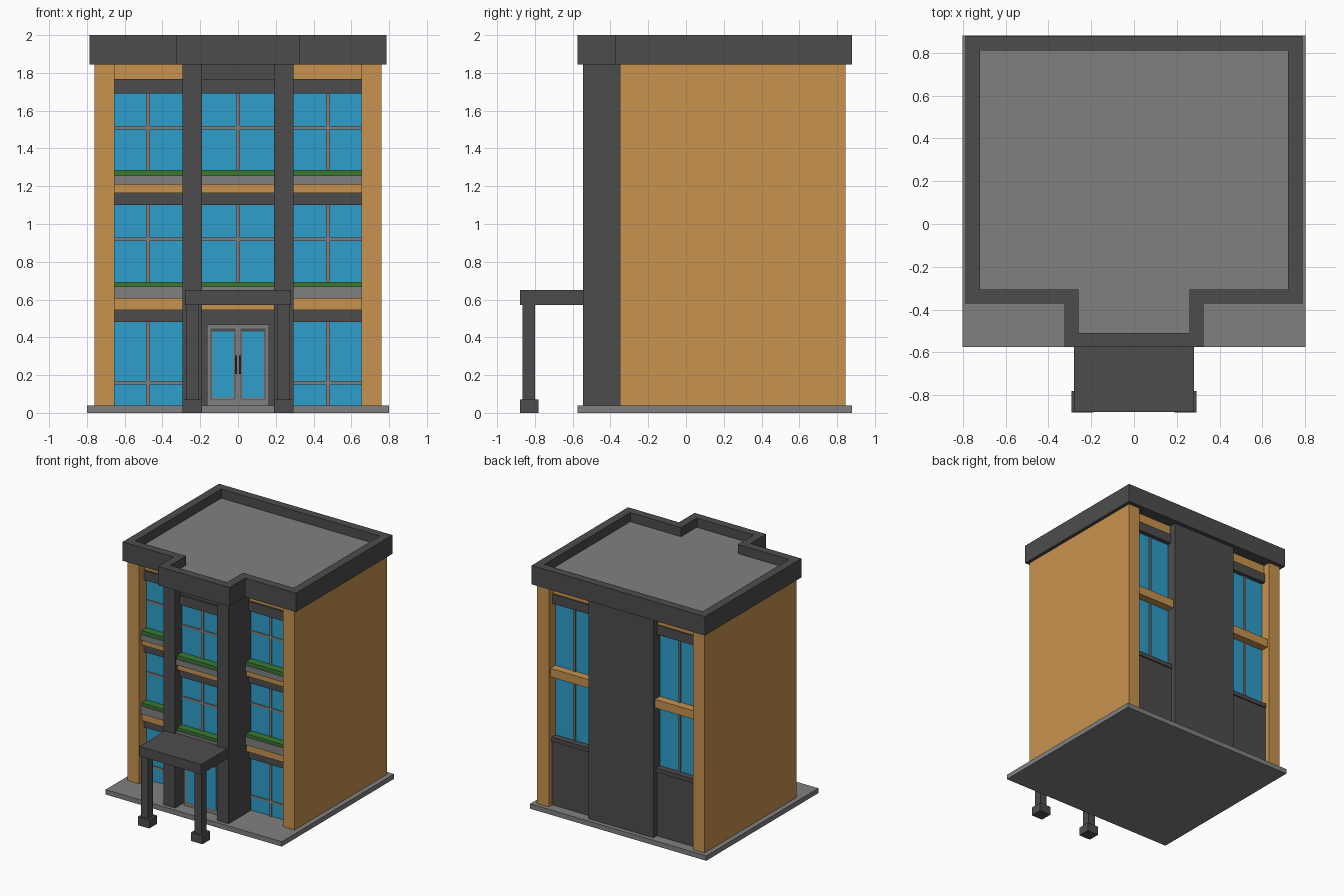
import bpy, bmesh

if "Cube" in bpy.data.objects:
    bpy.data.objects.remove(bpy.data.objects["Cube"])


def material(name, rgb):
    m = bpy.data.materials.new(name)
    m.diffuse_color = (*rgb, 1)
    m.use_nodes = True
    m.node_tree.nodes["Principled BSDF"].inputs["Base Color"].default_value = m.diffuse_color
    return m


DARK = material("charcoal", (0.073, 0.073, 0.073))
GREY = material("concrete grey", (0.216, 0.216, 0.216))
ORANGE = material("ochre wall", (0.578, 0.292, 0.077))
BLUE = material("blue glass", (0.027, 0.345, 0.6))
GREEN = material("hedge green", (0.04, 0.19, 0.032))
BLACK = material("handle black", (0.03, 0.03, 0.03))


def finish(name, bm, *mats):
    me = bpy.data.meshes.new(name)
    bm.to_mesh(me)
    bm.free()
    for m in mats:
        me.materials.append(m)
    ob = bpy.data.objects.new(name, me)
    bpy.context.collection.objects.link(ob)
    return ob


def box(name, x, y, z, mat):
    """Box from (min, max) pairs."""
    bm = bmesh.new()
    bmesh.ops.create_cube(bm, size=1)
    for v in bm.verts:
        for i, (a, b) in enumerate((x, y, z)):
            v.co[i] = (a + b) / 2 + v.co[i] * (b - a)
    return finish(name, bm, mat)


def pair(name, x, y, z, mat):
    """Box on the right side and its mirror on the left."""
    box(name + "_right", x, y, z, mat)
    box(name + "_left", (-x[1], -x[0]), y, z, mat)


# Ground slab and main masses
box("base_slab", (-0.8, 0.8), (-0.575, 0.88), (0, 0.04), GREY)
pair("side_wall", (0.655, 0.76), (-0.35, 0.845), (0.04, 1.85), ORANGE)
box("core", (-0.295, 0.295), (-0.44, 0.845), (0.04, 1.85), DARK)
pair("front_pier", (0.19, 0.295), (-0.545, -0.42), (0.04, 1.85), DARK)
pair("bay_glass", (0.295, 0.655), (-0.25, 0.76), (0.04, 1.85), BLUE)

# Roof with parapet: extruded outline, inset rim, sunken grey deck
half = [(0.787, 0.878), (0.787, -0.372), (0.325, -0.372), (0.325, -0.575)]
outline = half + [(-x, y) for x, y in reversed(half)]
bm = bmesh.new()
bottom = bm.faces.new([bm.verts.new((x, y, 1.845)) for x, y in outline])
ext = bmesh.ops.extrude_face_region(bm, geom=[bottom])["geom"]
bmesh.ops.translate(bm, vec=(0, 0, 0.155),
                    verts=[g for g in ext if isinstance(g, bmesh.types.BMVert)])
bmesh.ops.recalc_face_normals(bm, faces=bm.faces[:])
top = max(bm.faces, key=lambda f: f.calc_center_median().z)
bmesh.ops.inset_individual(bm, faces=[top], thickness=0.067, use_even_offset=True)
bmesh.ops.inset_individual(bm, faces=[top], thickness=0, depth=-0.075)
top.material_index = 1
finish("parapet_roof", bm, DARK, GREY)

# Front facade bands: (part, z range, projection from glass, material)
BANDS = [
    ("lintel_low", (0.48, 0.545), 0.035, DARK),
    ("spandrel_low", (0.545, 0.605), 0.06, ORANGE),
    ("planter_low", (0.605, 0.67), 0.075, GREY),
    ("hedge_low", (0.67, 0.692), 0.065, GREEN),
    ("lintel_mid", (1.10, 1.165), 0.035, DARK),
    ("spandrel_mid", (1.165, 1.21), 0.06, ORANGE),
    ("planter_mid", (1.21, 1.257), 0.075, GREY),
    ("hedge_mid", (1.257, 1.285), 0.065, GREEN),
    ("lintel_top", (1.69, 1.768), 0.035, DARK),
    ("spandrel_top", (1.768, 1.85), 0.02, ORANGE),
]
for name, z, out, mat in BANDS:
    pair("bay_" + name, (0.295, 0.655), (-0.25 - out, -0.24), z, mat)
    if z[0] > 0.54:
        m = DARK if name == "spandrel_top" else mat
        box("centre_" + name, (-0.19, 0.19), (-0.455 - out, -0.43), z, m)

# Front windows: centre glass and mullions for each storey
for i, (z0, z1, bar) in enumerate([(0.04, 0.48, 0.16), (0.69, 1.10, 0.92), (1.285, 1.69, 1.51)]):
    pair(f"bay_mullion_{i}", (0.467, 0.486), (-0.26, -0.25), (z0, z1), GREY)
    pair(f"bay_transom_{i}", (0.295, 0.655), (-0.258, -0.25), (bar - 0.009, bar + 0.009), GREY)
    if i:
        box(f"centre_glass_{i}", (-0.19, 0.19), (-0.455, -0.43), (z0, z1), BLUE)
        box(f"centre_mullion_{i}", (-0.01, 0.01), (-0.465, -0.45), (z0, z1), GREY)
        box(f"centre_transom_{i}", (-0.19, 0.19), (-0.463, -0.45), (bar - 0.009, bar + 0.009), GREY)

# Entrance: frame, two glazed leaves, handles
box("door_frame", (-0.165, 0.165), (-0.465, -0.43), (0.04, 0.467), GREY)
pair("door_surround", (0.014, 0.145), (-0.469, -0.46), (0.07, 0.447), DARK)
pair("door_leaf", (0.018, 0.141), (-0.472, -0.46), (0.074, 0.432), GREY)
pair("door_glass", (0.025, 0.134), (-0.475, -0.465), (0.082, 0.43), BLUE)
pair("door_handle", (0.005, 0.016), (-0.495, -0.465), (0.205, 0.305), BLACK)

# Entrance canopy on two posts with footings
box("canopy", (-0.28, 0.28), (-0.878, -0.44), (0.57, 0.65), DARK)
pair("canopy_post", (0.21, 0.275), (-0.865, -0.8), (0.05, 0.58), DARK)
pair("post_footing", (0.19, 0.293), (-0.88, -0.78), (0, 0.07), DARK)

# Back facade: tall glazing split by an ochre band, dark panel below
bay = (0.295, 0.655)
pair("back_low_panel", bay, (0.75, 0.8), (0.04, 0.565), DARK)
pair("back_sill", bay, (0.75, 0.81), (0.565, 0.6), DARK)
pair("back_band", bay, (0.75, 0.825), (1.1, 1.17), ORANGE)
pair("back_lintel", bay, (0.75, 0.795), (1.69, 1.768), DARK)
pair("back_top_band", bay, (0.75, 0.785), (1.768, 1.85), ORANGE)
pair("back_mullion", (0.467, 0.486), (0.75, 0.77), (0.6, 1.69), GREY)
